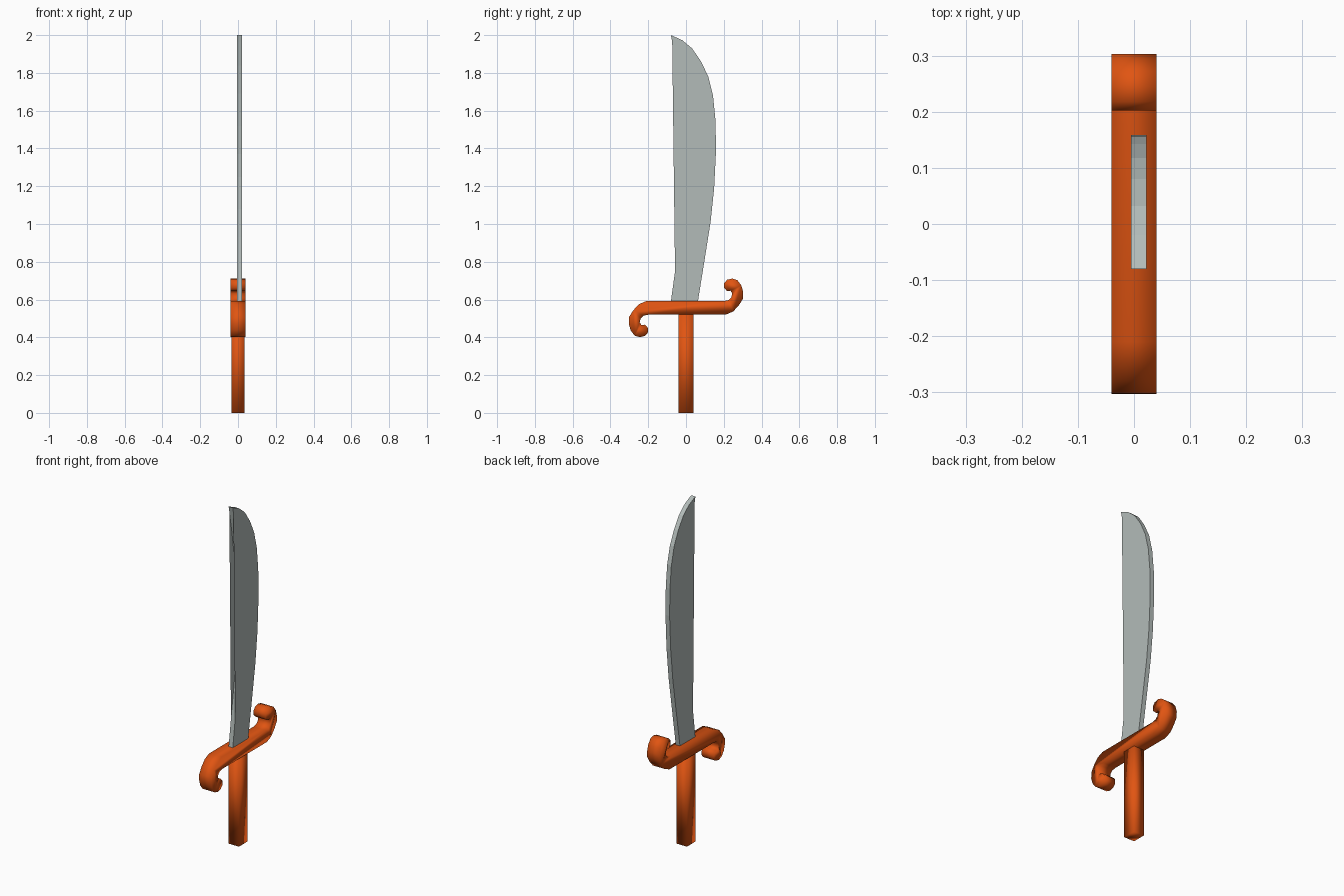
import bpy, bmesh

if "Cube" in bpy.data.objects:
    bpy.data.objects.remove(bpy.data.objects["Cube"])


def material(name, rgb):
    m = bpy.data.materials.new(name)
    m.diffuse_color = (*rgb, 1)
    m.use_nodes = True
    m.node_tree.nodes["Principled BSDF"].inputs["Base Color"].default_value = m.diffuse_color
    return m


orange = material("orange", (0.75, 0.09, 0.006))
steel = material("steel grey", (0.45, 0.50, 0.485))


def finish(name, bm, mat, smooth=False):
    me = bpy.data.meshes.new(name)
    bm.to_mesh(me)
    bm.free()
    me.materials.append(mat)
    for p in me.polygons:
        p.use_smooth = smooth
    ob = bpy.data.objects.new(name, me)
    bpy.context.collection.objects.link(ob)
    return ob


def prism(name, outline, x0, x1, mat, smooth=False):
    """Extrude a (y, z) outline along x."""
    bm = bmesh.new()
    a = [bm.verts.new((x0, y, z)) for y, z in outline]
    b = [bm.verts.new((x1, y, z)) for y, z in outline]
    bm.faces.new(a)
    bm.faces.new(b[::-1])
    n = len(outline)
    for i in range(n):
        j = (i + 1) % n
        bm.faces.new((a[i], b[i], b[j], a[j]))
    bmesh.ops.recalc_face_normals(bm, faces=bm.faces)
    return finish(name, bm, mat, smooth)


# Grip: softly shaded box
prism("grip", [(-0.04, 0), (0.04, 0), (0.04, 0.53), (-0.04, 0.53)],
      -0.034, 0.034, orange, True)

# Guard: one hooked half, turned half a circle for the other
hook = [(0.21, 0.52), (0.25, 0.537), (0.28, 0.57), (0.302, 0.605),
        (0.303, 0.64), (0.293, 0.675), (0.272, 0.703), (0.245, 0.711),
        (0.218, 0.705), (0.202, 0.687), (0.202, 0.662), (0.217, 0.645),
        (0.236, 0.647), (0.245, 0.632), (0.24, 0.612), (0.225, 0.597),
        (0.20, 0.592)]
guard = hook + [(-y, 1.112 - z) for y, z in hook]
prism("guard", guard, -0.04, 0.04, orange, True)

# Blade: curved cutting edge and hollow back
cutting_edge = [(0.063, 0.59), (0.1, 0.82), (0.13, 1.01), (0.149, 1.19),
                (0.159, 1.39), (0.156, 1.55), (0.143, 1.68), (0.118, 1.78),
                (0.08, 1.86), (0.032, 1.93), (-0.02, 1.973), (-0.08, 2.0)]
back_edge = [(-0.073, 1.965), (-0.05, 1.84), (-0.028, 1.69), (-0.01, 1.52),
             (0, 1.37), (0, 1.25), (-0.012, 1.08), (-0.03, 0.93),
             (-0.058, 0.75), (-0.08, 0.59)]
X0, X1 = -0.005, 0.022
prism("blade", cutting_edge + back_edge, X0, X1, steel)

# Thin sheets spanning the hollow back, facing inward on both sides
bm = bmesh.new()
hollow = back_edge[:-1]
for x, points in ((X0, hollow), (X1, hollow[::-1])):
    f = bm.faces.new([bm.verts.new((x, y, z)) for y, z in points])
    f.normal_update()
    if f.normal.x * (x - (X0 + X1) / 2) > 0:
        f.normal_flip()
finish("blade_back_sheets", bm, steel)
